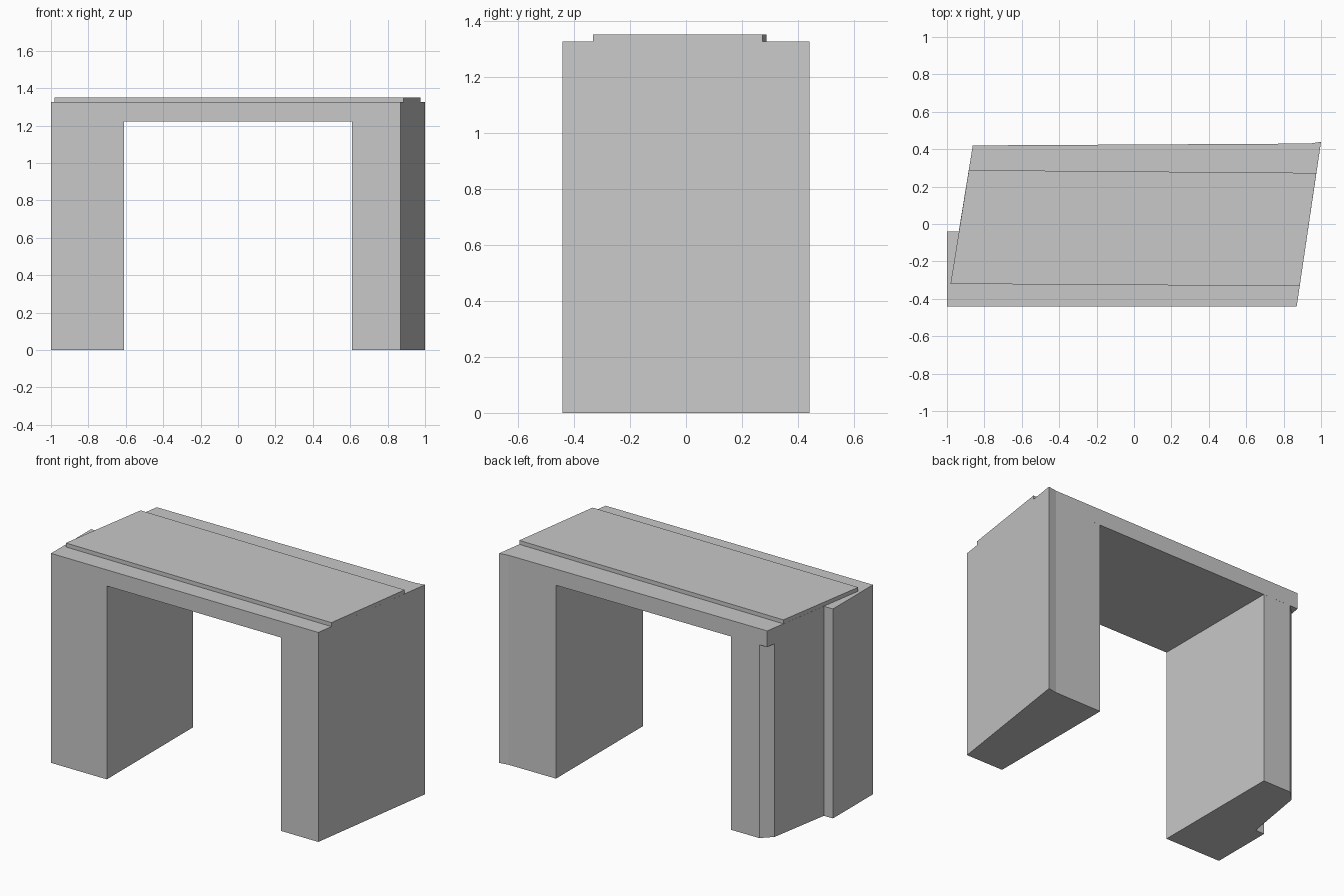
import bpy
import bmesh

cube = bpy.data.objects.get("Cube")
if cube:
    bpy.data.objects.remove(cube, do_unlink=True)

# One plain grey for the whole model
grey = bpy.data.materials.new("light grey")
grey.use_nodes = True
grey.diffuse_color = (0.58, 0.58, 0.58, 1)
grey.node_tree.nodes["Principled BSDF"].inputs["Base Color"].default_value = grey.diffuse_color

LINTEL_Z, BODY_Z, TOP_Z = 1.223, 1.325, 1.35
OPENING = 0.61


def prism(name, outline, bottom, top):
    """Extrude a counter-clockwise plan outline from bottom to top."""
    bm = bmesh.new()
    face = bm.faces.new([bm.verts.new((x, y, bottom)) for x, y in outline])
    result = bmesh.ops.extrude_face_region(bm, geom=[face])
    moved = [v for v in result["geom"] if isinstance(v, bmesh.types.BMVert)]
    bmesh.ops.translate(bm, verts=moved, vec=(0, 0, top - bottom))
    bmesh.ops.recalc_face_normals(bm, faces=bm.faces)
    mesh = bpy.data.meshes.new(name)
    bm.to_mesh(mesh)
    bm.free()
    mesh.materials.append(grey)
    obj = bpy.data.objects.new(name, mesh)
    bpy.context.collection.objects.link(obj)
    return obj


# Shared plan corners of the two skewed ends
left_end = [(0.87, -0.44), (1.0, 0.44), (0.94, 0.43)]
right_step = [(-0.937, -0.04), (-1.0, -0.04), (-1.0, -0.44)]
back_corner = [(-0.862, 0.42)]
chamfer = [(-0.807, 0.42), (-0.87, 0.357)]

# Lintel spanning both supports
prism("lintel", left_end + back_corner + right_step, LINTEL_Z, BODY_Z)

# Left support, with the small flare at its back corner
prism("left_support",
      [(OPENING, -0.44)] + left_end + [(OPENING, 0.428)], 0, LINTEL_Z)

# Right support, stepped at the side and chamfered at its back corner
prism("right_support",
      [(-OPENING, -0.44), (-OPENING, 0.421)] + chamfer + right_step, 0, LINTEL_Z)

# Thin raised slab on top, flush with the skewed ends
prism("top_slab",
      [(-0.981, -0.32), (0.886, -0.332), (0.975, 0.273), (-0.883, 0.288)],
      BODY_Z, TOP_Z)
